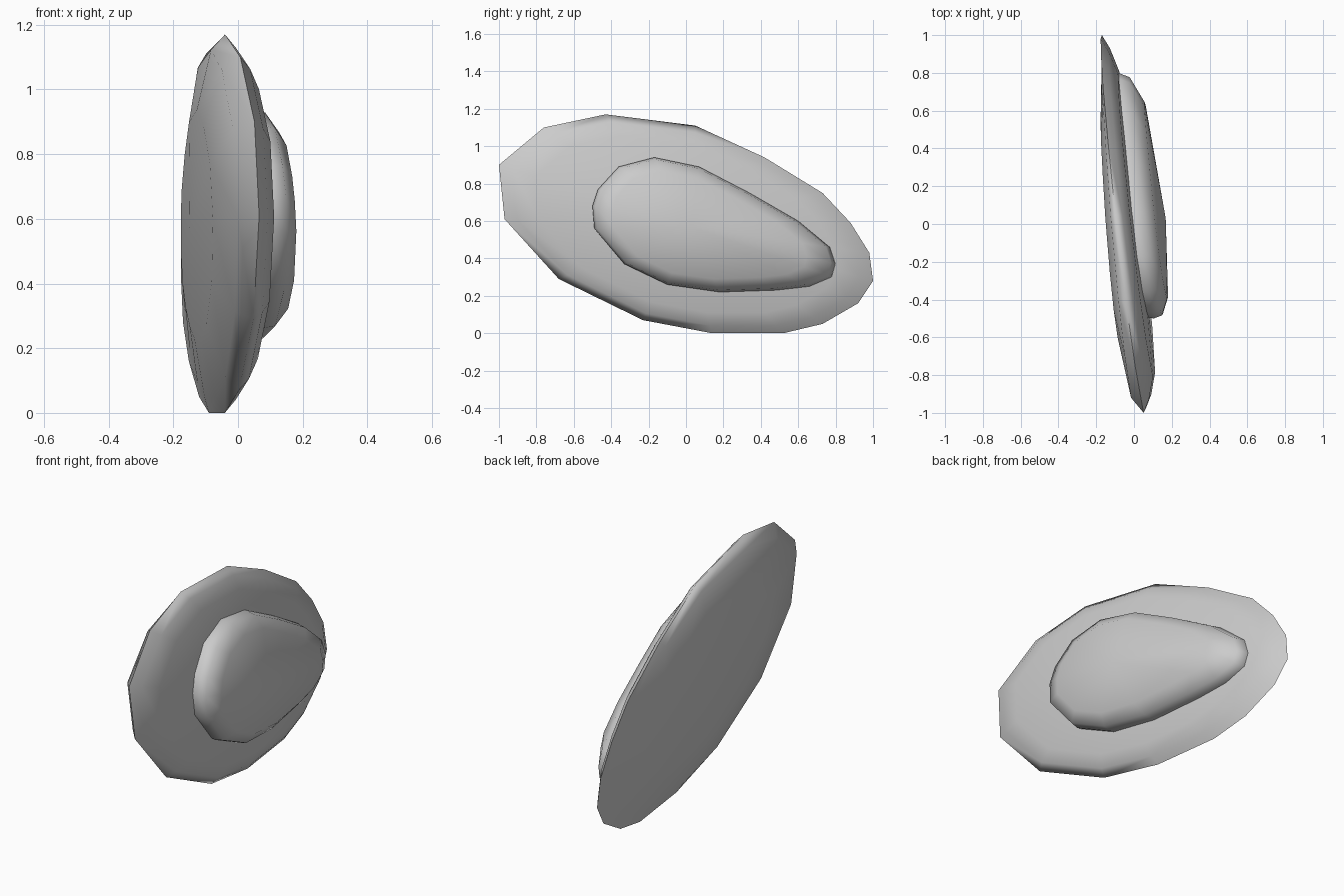
import bpy, bmesh, math

cube = bpy.data.objects.get("Cube")
if cube:
    bpy.data.objects.remove(cube, do_unlink=True)

grey = bpy.data.materials.new("plain grey")
grey.use_nodes = True
color = (0.6, 0.6, 0.6, 1)
grey.diffuse_color = color
grey.node_tree.nodes["Principled BSDF"].inputs["Base Color"].default_value = color


def lean(y, z):
    """Sideways position of the leaning middle plane."""
    return -0.057 - 0.13 * y - 0.063 * (z - 0.55)


def shell(name, outline, center, rings, back, front, angle):
    """Loft scaled outlines; rings are (scale, offset from the plane, extra tilt along y)."""
    bm = bmesh.new()
    cy, cz = center

    def vert(y, z, offset):
        return bm.verts.new((lean(y, z) + offset, y, z))

    loops = []
    for scale, offset, tilt in rings:
        points = [(cy + (y - cy) * scale, cz + (z - cz) * scale) for y, z in outline]
        loops.append([vert(y, z, offset + tilt * y) for y, z in points])
    n = len(outline)
    for a, b in zip(loops, loops[1:]):
        for i in range(n):
            j = (i + 1) % n
            bm.faces.new((a[i], a[j], b[j], b[i]))
    for loop, offset in ((loops[0], back), (loops[-1], front)):
        tip = vert(cy, cz, offset)
        for i in range(n):
            bm.faces.new((loop[i], loop[(i + 1) % n], tip))
    bmesh.ops.recalc_face_normals(bm, faces=bm.faces)
    mesh = bpy.data.meshes.new(name)
    bm.to_mesh(mesh)
    bm.free()
    mesh.materials.append(grey)
    obj = bpy.data.objects.new(name, mesh)
    bpy.context.collection.objects.link(obj)
    bpy.ops.object.select_all(action="DESELECT")
    obj.select_set(True)
    bpy.context.view_layer.objects.active = obj
    bpy.ops.object.shade_smooth_by_angle(angle=math.radians(angle))


# Oval slab: domed back, thin rim, bevelled face
slab_outline = [(-1, .9), (-.97, .61), (-.68, .29), (-.23, .07), (.14, 0), (.52, 0),
                (.73, .05), (.92, .16), (1, .28), (.98, .43), (.88, .59), (.73, .75),
                (.42, .94), (.05, 1.11), (-.43, 1.17), (-.76, 1.1)]
shell("oval_slab", slab_outline, (0, .58),
      [(.6, -.07, .04), (.92, -.03, .03), (1, 0, 0), (.93, .035, 0), (.81, .07, 0)],
      -.09, .09, 100)

# Raised teardrop on the slab's face
drop_outline = [(-.49, .56), (-.33, .37), (-.1, .26), (.18, .22), (.48, .23), (.66, .25),
                (.78, .3), (.8, .37), (.77, .46), (.6, .6), (.34, .75), (.07, .89),
                (-.17, .94), (-.36, .89), (-.47, .77), (-.5, .68)]
shell("raised_teardrop", drop_outline, (.03, .57),
      [(.98, .04, 0), (1, .09, -.03), (.97, .14, -.02), (.8, .188, 0)], .04, .23, 60)
